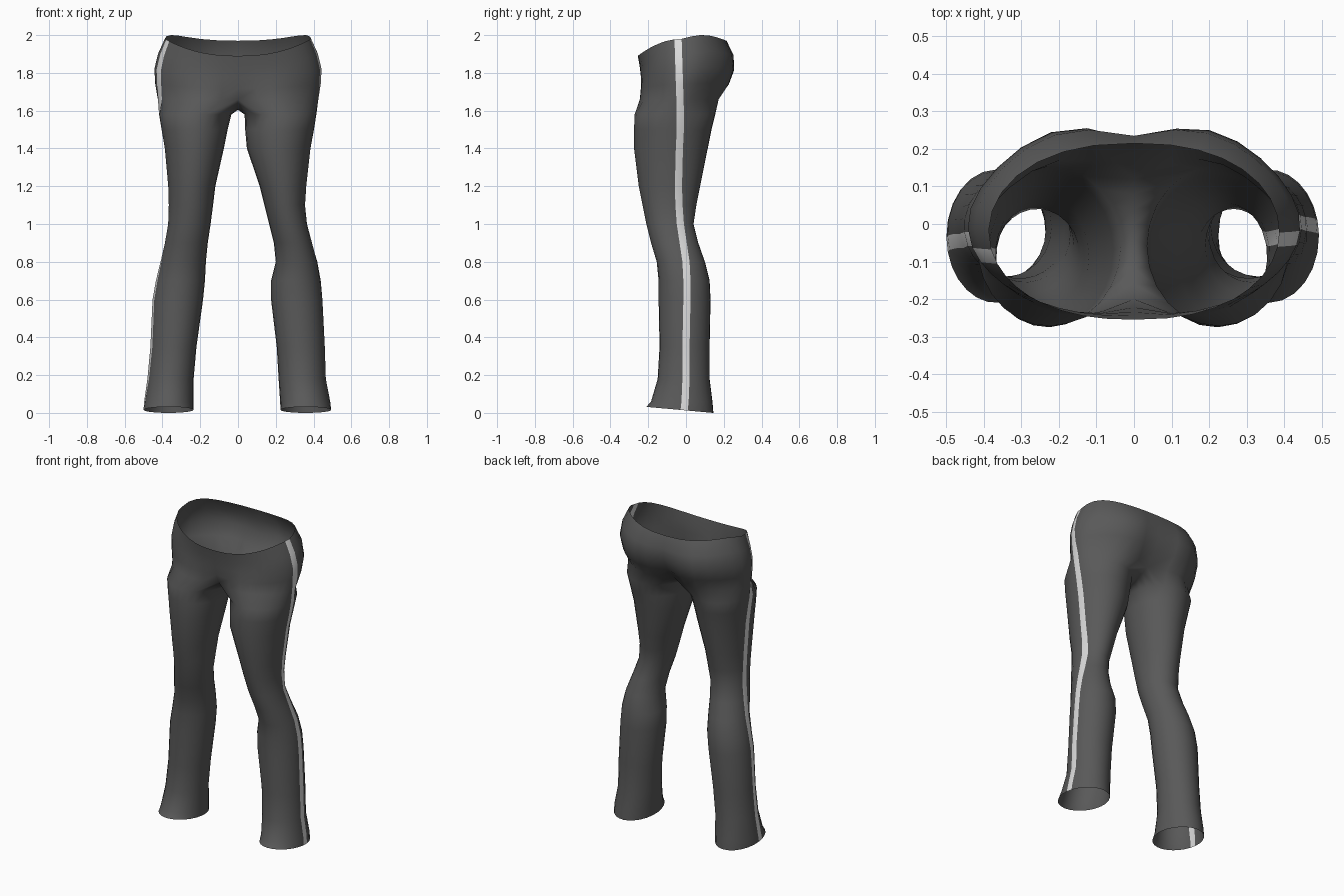
import bpy
import bmesh
from math import sin, cos, asin, pi, radians

cube = bpy.data.objects.get("Cube")
if cube:
    bpy.data.objects.remove(cube)


def make_material(name, value):
    mat = bpy.data.materials.new(name)
    mat.use_nodes = True
    color = (value, value, value, 1)
    mat.diffuse_color = color
    mat.node_tree.nodes["Principled BSDF"].inputs["Base Color"].default_value = color
    return mat


# Leg stations: height, left inner/outer, right inner/outer, front, back, stripe
LEGS = [
    (0, .225, .493, .235, .5, -.21, .145, -.01),
    (.06, .223, .488, .235, .497, -.185, .14, -.005),
    (.18, .215, .465, .235, .48, -.15, .125, 0),
    (.35, .205, .46, .22, .465, -.14, .125, 0),
    (.6, .175, .447, .185, .453, -.145, .13, .005),
    (.7, .175, .438, .175, .435, -.145, .125, .005),
    (.8, .2, .42, .17, .41, -.155, .1, 0),
    (.9, .19, .392, .16, .388, -.185, .065, -.015),
    (1, .165, .365, .145, .37, -.21, .04, -.03),
    (1.1, .14, .355, .132, .367, -.23, .055, -.037),
    (1.2, .115, .362, .12, .37, -.25, .075, -.04),
    (1.4, .047, .385, .075, .388, -.275, .115, -.035),
    (1.5, .038, .403, .055, .405, -.275, .135, -.03),
    (1.58, .035, .415, .035, .418, -.272, .155, -.03),
]
# Hip stations: width, centre front, front bulge, centre back, back bulge
HIPS = [
    (.426, -.2, .06, .12, .07),
    (.438, -.222, .03, .19, .055),
    (.443, -.235, .01, .225, .048),
    (.424, -.245, 0, .235, .03),
    (.387, -.255, 0, .215, 0),
]
SPAN = 8          # columns on each side of the stripe
INNER = 7         # columns along the inside of the leg
HALF_STRIPE = .019
CROTCH = 1.66


def arc_angles(limit, cy, ry, stripe):
    """Angles front to back, with a narrow column for the stripe."""
    lo = asin((stripe - HALF_STRIPE - cy) / ry)
    hi = asin((stripe + HALF_STRIPE - cy) / ry)
    front = [-limit + (lo + limit) * i / SPAN for i in range(SPAN + 1)]
    back = [hi + (limit - hi) * i / SPAN for i in range(SPAN + 1)]
    return front + back


def leg_ring(station, side):
    z, in_l, out_l, in_r, out_r, front, back, stripe = station
    inner, outer = (in_l, out_l) if side > 0 else (in_r, out_r)
    if side < 0:
        stripe -= .045
    cx, rx = (inner + outer) / 2, (outer - inner) / 2
    cy, ry = (front + back) / 2, (back - front) / 2
    limit = radians(120)
    angles = arc_angles(limit, cy, ry, stripe)
    step = (2 * pi - 2 * limit) / (INNER + 1)
    angles += [limit + step * (i + 1) for i in range(INNER)]
    ring = []
    for a in angles:
        y = cy + ry * sin(a)
        hem = .013 - .09 * y if z == 0 else z
        ring.append((side * (cx + rx * cos(a)), y, hem))
    return ring


def hip_arc(index, side):
    width, front, front_bulge, back, back_bulge = HIPS[index]
    v = index / (len(HIPS) - 1)
    cy, ry = (front + back) / 2, (back - front) / 2
    stripe = -.032 - .01 * v - (.045 if side < 0 else 0)
    arc = []
    for a in arc_angles(pi / 2, cy, ry, stripe):
        s = sin(a)
        x = width * max(cos(a), 0) ** .85
        bulge = -front_bulge if s < 0 else back_bulge
        y = cy + ry * s + bulge * sin(pi * x / width) * abs(s)
        # The waistband dips at the front and slightly at the back
        rim = 1.98 - .09 * s * s if s < 0 else 1.98 - .01 * s + .025 * sin(pi * s)
        arc.append((side * x, y, CROTCH + (rim - CROTCH) * v))
    return arc


def crotch_seam():
    """Saddle between the legs, running from back to front."""
    front, back = HIPS[0][1], HIPS[0][3]
    seam = []
    for i in range(INNER):
        k = (i + 1) / (INNER + 1)
        seam.append((0, back + (front - back) * k, CROTCH - .055 * sin(pi * k)))
    return seam


def add_half(bm, side):
    rings = [leg_ring(s, side) for s in LEGS]
    rings.append(hip_arc(0, side) + crotch_seam())
    rings += [hip_arc(i, side) for i in range(1, len(HIPS))]
    rows = [[bm.verts.new(p) for p in ring] for ring in rings]
    for low, high in zip(rows, rows[1:]):
        closed = len(high) == len(low) and len(low) > 2 * SPAN + 2
        count = len(low) if closed else len(high) - 1
        for i in range(count):
            j = (i + 1) % len(low)
            quad = [low[i], low[j], high[j], high[i]]
            face = bm.faces.new(quad if side > 0 else quad[::-1])
            face.material_index = 1 if i == SPAN else 0
            face.smooth = True


# Trousers: open cloth shell made of two halves welded along the centre
bm = bmesh.new()
for side in (1, -1):
    add_half(bm, side)
bmesh.ops.remove_doubles(bm, verts=bm.verts, dist=.0005)
mesh = bpy.data.meshes.new("trousers")
bm.to_mesh(mesh)
bm.free()
mesh.materials.append(make_material("charcoal cloth", .1))
mesh.materials.append(make_material("pale side stripe", .7))
trousers = bpy.data.objects.new("trousers", mesh)
bpy.context.collection.objects.link(trousers)
